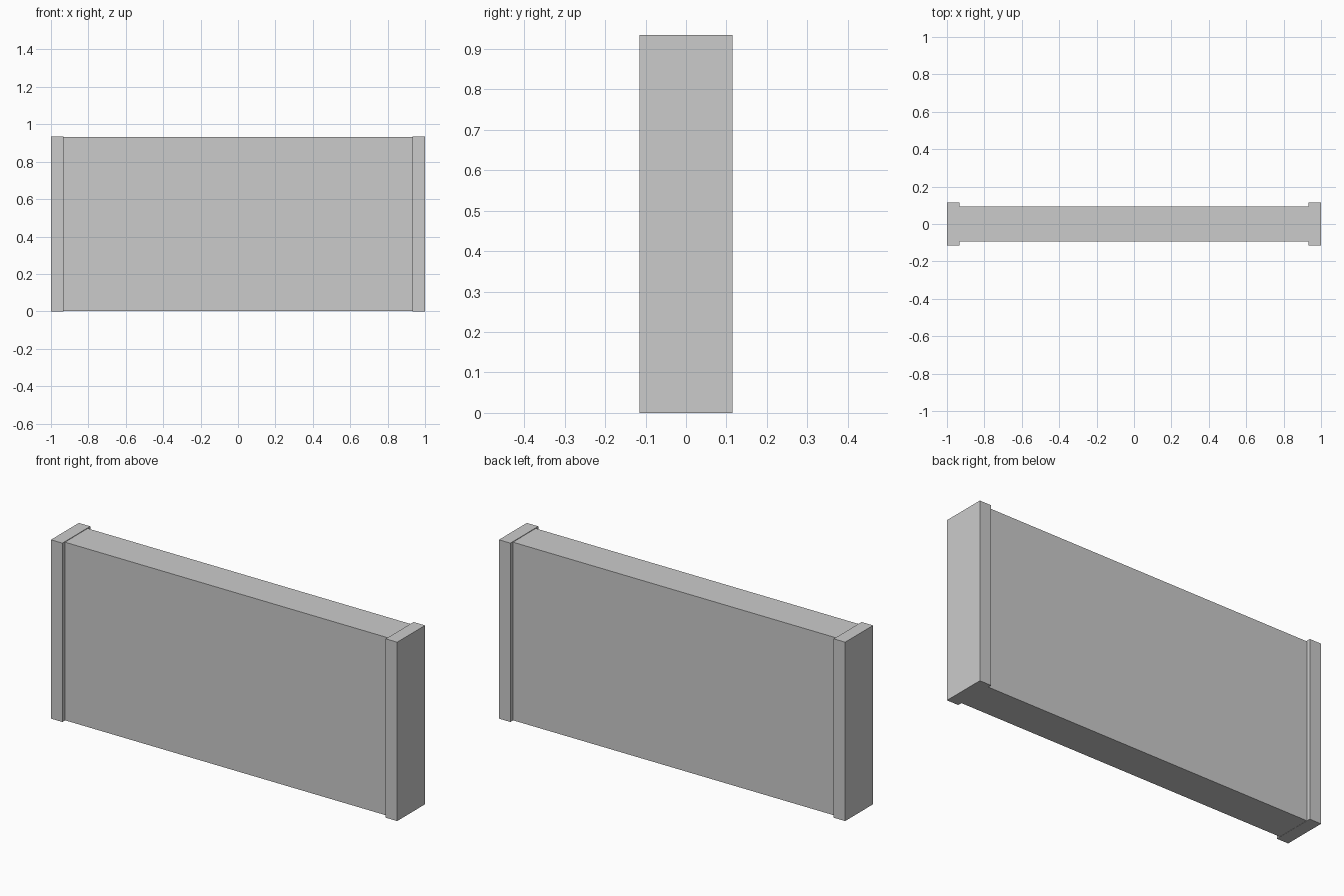
import bpy

if "Cube" in bpy.data.objects:
    bpy.data.objects.remove(bpy.data.objects["Cube"])


def box(name, x0, x1, half_depth, z0, z1):
    bpy.ops.mesh.primitive_cube_add(size=1, location=((x0 + x1) / 2, 0, (z0 + z1) / 2))
    obj = bpy.context.object
    obj.name = name
    obj.scale = (x1 - x0, 2 * half_depth, z1 - z0)
    bpy.ops.object.transform_apply(location=True, rotation=False, scale=True)
    return obj


# Main wall slab, a hair lower than the posts
box("wall_panel", -0.934, 0.934, 0.094, 0.001, 0.931)

# Thicker end post, mirrored to the other end
post = box("end_posts", 0.934, 1.0, 0.115, 0.0, 0.934)
mirror = post.modifiers.new("mirror", "MIRROR")
mirror.use_axis[0] = True
